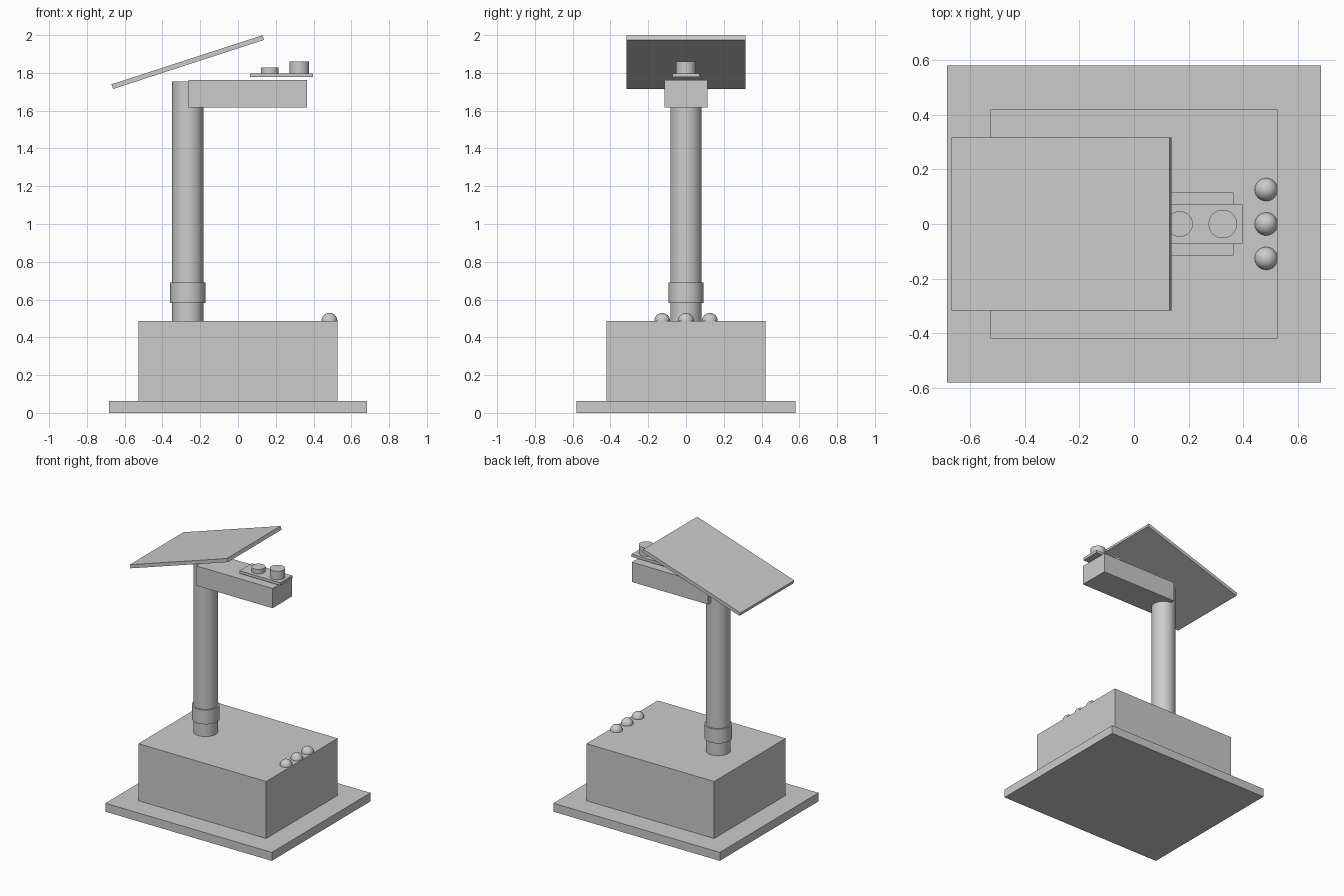
import bpy
import math

old = bpy.data.objects.get("Cube")
if old:
    bpy.data.objects.remove(old, do_unlink=True)

GREY = (0.6, 0.6, 0.6, 1.0)
grey = bpy.data.materials.new("plain grey")
grey.use_nodes = True
grey.diffuse_color = GREY
shader = next(n for n in grey.node_tree.nodes if n.type == 'BSDF_PRINCIPLED')
shader.inputs["Base Color"].default_value = GREY


def finish(name, smooth=False):
    obj = bpy.context.object
    obj.name = obj.data.name = name
    obj.data.materials.append(grey)
    if smooth:
        bpy.ops.object.shade_smooth_by_angle(angle=math.radians(40))
    return obj


def box(name, x0, x1, width, z0, z1):
    """Box centred on y = 0, given by its x and z extents."""
    bpy.ops.mesh.primitive_cube_add(size=1, location=((x0 + x1) / 2, 0, (z0 + z1) / 2))
    bpy.context.object.scale = (x1 - x0, width, z1 - z0)
    bpy.ops.object.transform_apply(location=False, rotation=False, scale=True)
    return finish(name)


def cylinder(name, x, radius, z0, z1):
    """Upright cylinder on the y = 0 plane."""
    bpy.ops.mesh.primitive_cylinder_add(vertices=48, radius=radius, depth=z1 - z0,
                                        location=(x, 0, (z0 + z1) / 2))
    return finish(name, smooth=True)


# Base and housing
box("base_plate", -0.684, 0.684, 1.16, 0, 0.063)
box("housing", -0.526, 0.526, 0.84, 0.063, 0.487)

# Post with its collar
POST_X = -0.266
cylinder("post", POST_X, 0.083, 0.487, 1.755)
cylinder("post_collar", POST_X, 0.093, 0.583, 0.689)

# Arm carrying the sensor board
box("arm", -0.263, 0.365, 0.23, 1.616, 1.763)
box("sensor_board", 0.063, 0.398, 0.142, 1.777, 1.797)
cylinder("small_sensor", 0.168, 0.047, 1.797, 1.829)
cylinder("large_sensor", 0.325, 0.052, 1.797, 1.86)

# Tilted panel over the post
panel = box("tilted_panel", -0.42, 0.42, 0.632, -0.013, 0.013)
panel.location = (POST_X, 0, 1.857)
panel.rotation_euler.y = math.radians(-18)

# Row of indicator lamps half sunk in the housing
for side, y in (("right", -0.126), ("middle", 0), ("left", 0.126)):
    bpy.ops.mesh.primitive_uv_sphere_add(segments=32, ring_count=16, radius=0.042,
                                         location=(0.484, y, 0.487))
    finish("indicator_lamp_" + side, smooth=True)
